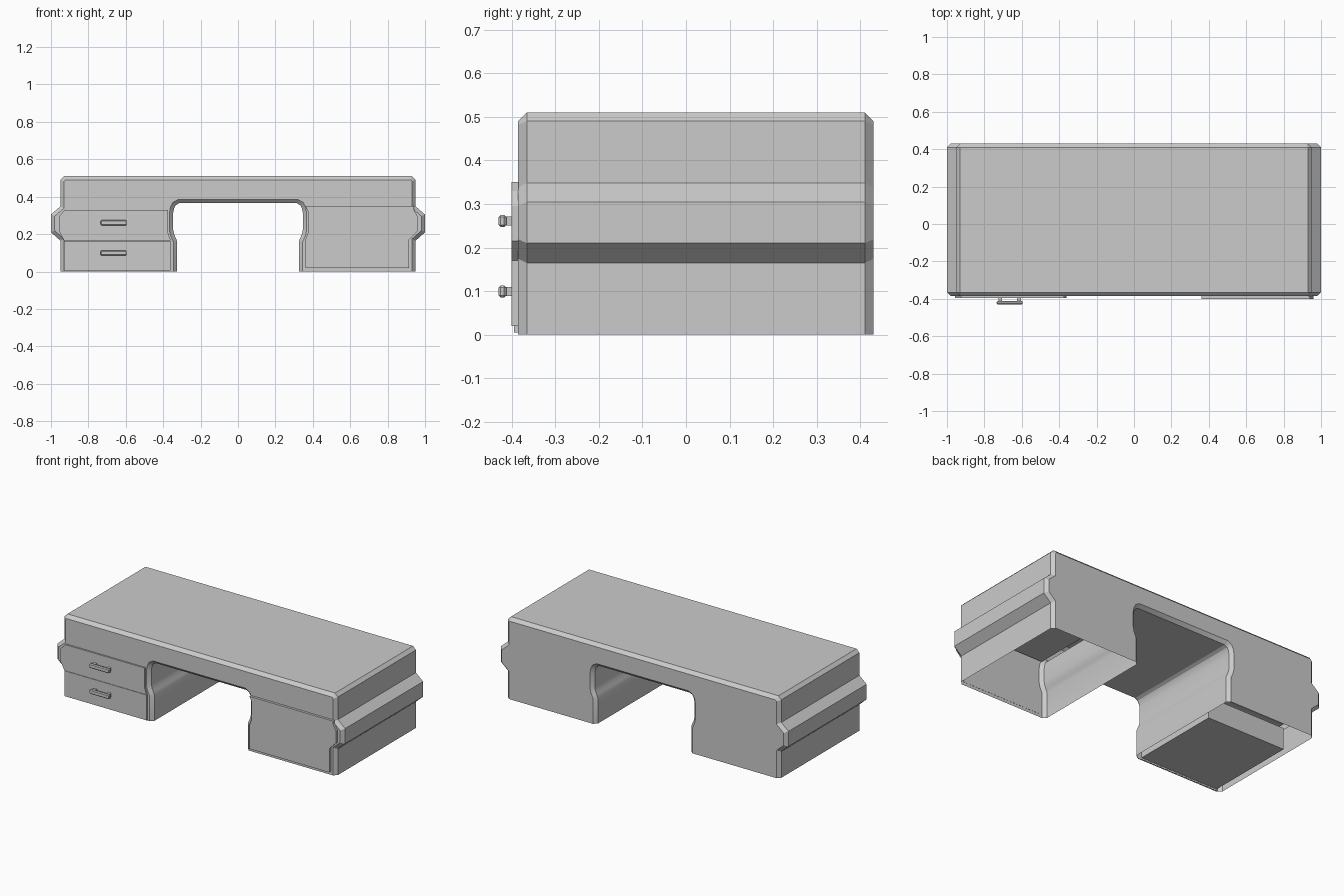
import bpy, bmesh
from mathutils import Vector

cube = bpy.data.objects.get("Cube")
if cube:
    bpy.data.objects.remove(cube)

grey = bpy.data.materials.new("light grey")
grey.use_nodes = True
grey.diffuse_color = (0.6, 0.6, 0.6, 1)
grey.node_tree.nodes["Principled BSDF"].inputs["Base Color"].default_value = (0.6, 0.6, 0.6, 1)


def finish(name, bm, smooth=False):
    bmesh.ops.recalc_face_normals(bm, faces=bm.faces)
    mesh = bpy.data.meshes.new(name)
    bm.to_mesh(mesh)
    bm.free()
    mesh.materials.append(grey)
    obj = bpy.data.objects.new(name, mesh)
    bpy.context.collection.objects.link(obj)
    if smooth:
        bpy.ops.object.select_all(action="DESELECT")
        obj.select_set(True)
        bpy.context.view_layer.objects.active = obj
        bpy.ops.object.shade_smooth_by_angle(angle=0.5)
    return obj


def box(name, x, y, z, bevel=0.0, open_top=False):
    bm = bmesh.new()
    bmesh.ops.create_cube(bm, size=1)
    for v in bm.verts:
        for i, (a, b) in enumerate((x, y, z)):
            v.co[i] = a if v.co[i] < 0 else b
    if open_top:
        top = [f for f in bm.faces if f.normal.z > 0.9]
        bmesh.ops.delete(bm, geom=top, context="FACES_ONLY")
    if bevel:
        bmesh.ops.bevel(bm, geom=bm.edges[:], offset=bevel, segments=1, affect="EDGES")
    return finish(name, bm)


def panel(name, points, y0, y1):
    """Extrude an x-z outline between two depths."""
    bm = bmesh.new()
    face = bm.faces.new([bm.verts.new((x, y0, z)) for x, z in points])
    ret = bmesh.ops.extrude_face_region(bm, geom=[face], use_keep_orig=True)
    for v in ret["geom"]:
        if isinstance(v, bmesh.types.BMVert):
            v.co.y = y1
    return finish(name, bm)


def inset(path, d):
    """Offset an open path to its right, with mitred corners."""
    pts = [Vector(p) for p in path]
    normals = []
    for a, b in zip(pts, pts[1:]):
        t = (b - a).normalized()
        normals.append(Vector((t.y, -t.x)))
    out = []
    for i, p in enumerate(pts):
        n0, n1 = normals[max(i - 1, 0)], normals[min(i, len(normals) - 1)]
        out.append(p + (n0 + n1) * d / (1 + n0.dot(n1)))
    return out


# Desk shell: outer silhouette and knee hole, chamfered at front and back
half = [(-0.95, 0), (-0.95, 0.165), (-1, 0.21), (-1, 0.305),
        (-0.95, 0.348), (-0.95, 0.49), (-0.93, 0.51)]
outer = half + [(-x, z) for x, z in reversed(half)]
knee_half = [(0.325, 0), (0.325, 0.16), (0.333, 0.18), (0.342, 0.2), (0.347, 0.225),
             (0.347, 0.31), (0.342, 0.338), (0.333, 0.355), (0.315, 0.365)]
knee = knee_half + [(-x, z) for x, z in reversed(knee_half)]
bm = bmesh.new()
ends = []
for path in (outer, knee):
    small = inset(path, 0.02)
    rings = [[bm.verts.new((p[0], y, p[1])) for p in ring] for ring, y in
             ((small, -0.385), (path, -0.365), (path, 0.41), (small, 0.43))]
    for r, s in zip(rings, rings[1:]):
        for i in range(len(r) - 1):
            bm.faces.new((r[i], r[i + 1], s[i + 1], s[i]))
    ends.append(rings)
for k in (0, 3):
    bm.faces.new(ends[0][k] + ends[1][k])
finish("desk_shell", bm, smooth=True)

# Door on the left pedestal
panel("left_door", [(0.36, 0.02), (0.915, 0.02), (0.915, 0.17), (0.96, 0.215),
                    (0.96, 0.295), (0.94, 0.33), (0.94, 0.35), (0.36, 0.35),
                    (0.375, 0.32), (0.375, 0.21), (0.36, 0.17)], -0.40, -0.384)

# Drawers on the right pedestal: front, open tray and handle
fronts = {
    "lower": [(-0.93, 0.005), (-0.36, 0.005), (-0.36, 0.164), (-0.93, 0.164)],
    "upper": [(-0.93, 0.166), (-0.36, 0.166), (-0.375, 0.21), (-0.375, 0.33),
              (-0.925, 0.33), (-0.957, 0.295), (-0.957, 0.215)],
}
for level, outline in fronts.items():
    base = outline[0][1]
    zc = 0.099 if level == "lower" else 0.261
    panel(level + "_drawer_front", outline, -0.395, -0.384)
    box(level + "_drawer_tray", (-0.92, -0.375), (-0.38, 0.2),
        (base + 0.005, base + 0.14), open_top=True)
    box(level + "_handle_bar", (-0.735, -0.595), (-0.43, -0.412),
        (zc - 0.014, zc + 0.014), bevel=0.005)
    for side, x in (("right", -0.725), ("left", -0.625)):
        box(f"{level}_handle_{side}_post", (x, x + 0.02), (-0.415, -0.394),
            (zc - 0.01, zc + 0.01))

# Ceilings inside the open pedestals
for side, s in (("left", 1), ("right", -1)):
    box(side + "_pedestal_ceiling", sorted((s * 0.36, s * 0.935)), (-0.37, 0.41), (0.35, 0.355))
